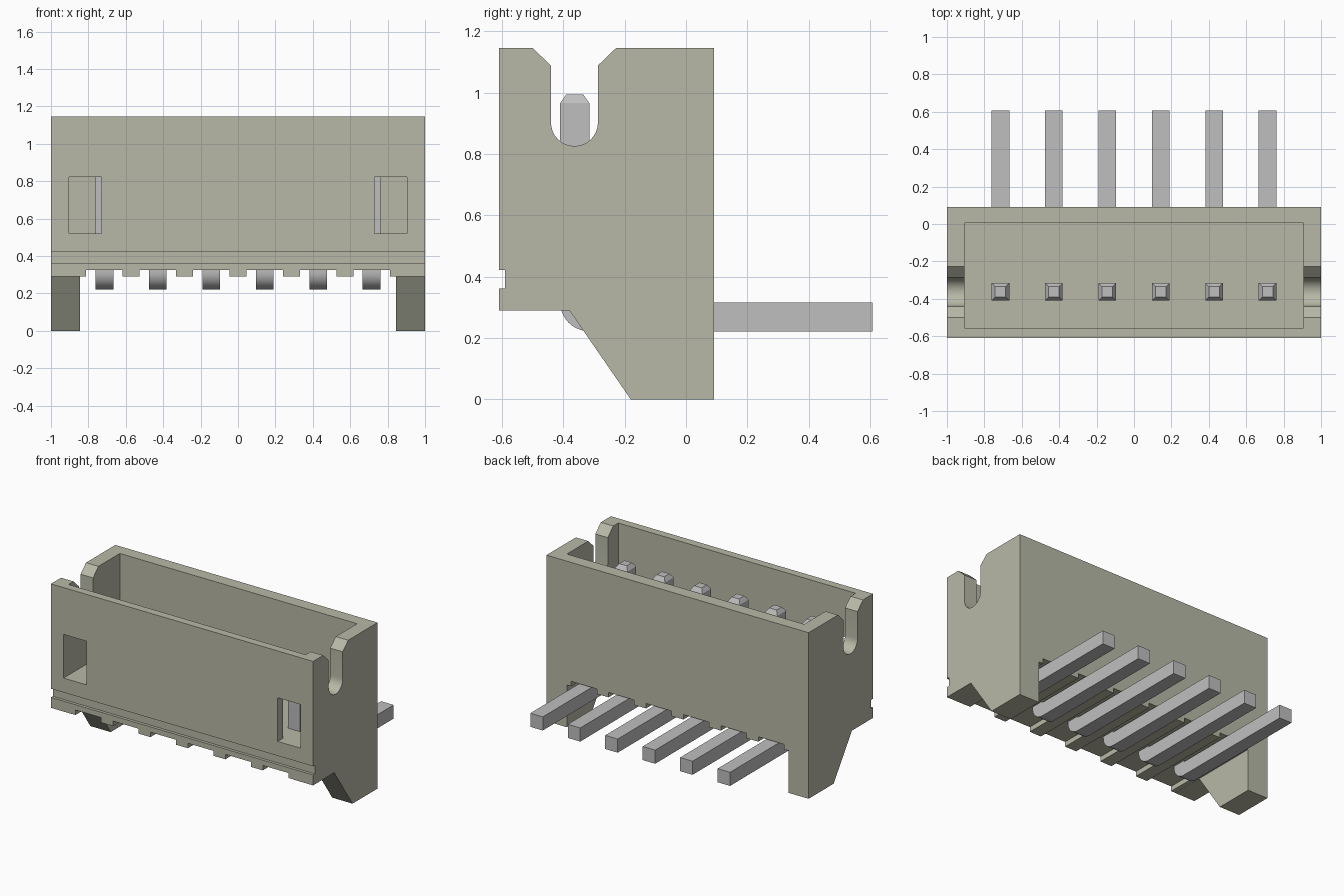
import bpy, bmesh, math
from mathutils import Vector

if "Cube" in bpy.data.objects:
    bpy.data.objects.remove(bpy.data.objects["Cube"], do_unlink=True)


def make_material(name, colour):
    m = bpy.data.materials.new(name)
    m.use_nodes = True
    m.diffuse_color = (*colour, 1)
    bsdf = next(n for n in m.node_tree.nodes if n.type == 'BSDF_PRINCIPLED')
    bsdf.inputs["Base Color"].default_value = (*colour, 1)
    return m


PLASTIC = make_material("beige plastic", (0.479, 0.485, 0.386))
METAL = make_material("grey metal", (0.522, 0.522, 0.522))


def extrude_profile(name, points, axis, lo, hi, material):
    """Extrude a flat outline along x (points are y,z) or y (points are x,z)."""
    bm = bmesh.new()
    if axis == 'x':
        verts = [bm.verts.new((lo, a, b)) for a, b in points]
        step = Vector((hi - lo, 0, 0))
    else:
        verts = [bm.verts.new((a, lo, b)) for a, b in points]
        step = Vector((0, hi - lo, 0))
    face = bm.faces.new(verts)
    new = bmesh.ops.extrude_face_region(bm, geom=[face])["geom"]
    bmesh.ops.translate(bm, vec=step, verts=[v for v in new if isinstance(v, bmesh.types.BMVert)])
    bmesh.ops.recalc_face_normals(bm, faces=bm.faces)
    mesh = bpy.data.meshes.new(name)
    bm.to_mesh(mesh)
    bm.free()
    mesh.materials.append(material)
    obj = bpy.data.objects.new(name, mesh)
    bpy.context.collection.objects.link(obj)
    return obj


def box(name, x0, x1, y0, y1, z0, z1):
    return extrude_profile(name, [(x0, z0), (x1, z0), (x1, z1), (x0, z1)], 'y', y0, y1, PLASTIC)


def activate(obj):
    bpy.ops.object.select_all(action='DESELECT')
    obj.select_set(True)
    bpy.context.view_layer.objects.active = obj


def cut(target, cutter):
    cutter.hide_render = True
    mod = target.modifiers.new("cut", 'BOOLEAN')
    mod.operation = 'DIFFERENCE'
    mod.solver = 'EXACT'
    mod.object = cutter
    activate(target)
    bpy.ops.object.modifier_apply(modifier=mod.name)
    bpy.data.objects.remove(cutter, do_unlink=True)


def smooth(obj):
    activate(obj)
    bpy.ops.object.shade_smooth_by_angle(angle=math.radians(30))


PITCH = 0.2857
pin_xs = [(i - 2.5) * PITCH for i in range(6)]

# Housing outline: two legs and a notch over every pin
outline = [(-1, 1.145), (-1, 0), (-0.845, 0), (-0.845, 0.291)]
for x in pin_xs:
    outline += [(x - 0.098, 0.291), (x - 0.098, 0.325), (x + 0.098, 0.325), (x + 0.098, 0.291)]
outline += [(0.845, 0.291), (0.845, 0), (1, 0), (1, 1.145)]
housing = extrude_profile("housing", outline, 'y', -0.61, 0.092, PLASTIC)

# Sloped front of the legs
cut(housing, extrude_profile("leg_cutter", [(-0.8, -0.145), (-0.8, 0.29), (-0.38, 0.29),
                                            (-0.18, 0), (-0.08, -0.145)], 'x', -1.2, 1.2, PLASTIC))
# Open cavity
cut(housing, box("cavity_cutter", -0.905, 0.905, -0.555, 0.005, 0.52, 1.4))
# Groove along the front
cut(housing, box("groove_cutter", -1.2, 1.2, -0.8, -0.59, 0.362, 0.422))
# Windows in the front wall
for s in (-1, 1):
    a, b = sorted((s * 0.73, s * 0.904))
    cut(housing, box("window_cutter", a, b, -0.8, -0.4, 0.521, 0.822))

# Round-bottomed slots with chamfered mouths in both end walls
cy, r = -0.3635, 0.0765
slot = [(-0.5, 1.145), (cy - r, 1.088)]
for i in range(17):
    t = math.pi + math.pi * i / 16
    slot.append((cy + r * math.cos(t), 0.902 + r * math.sin(t)))
slot += [(cy + r, 1.088), (-0.228, 1.145), (-0.228, 1.4), (-0.5, 1.4)]
cut(housing, extrude_profile("slot_cutter", slot, 'x', -1.2, 1.2, PLASTIC))
smooth(housing)

# Bent pins with tapered tips
y0, y1, z0, z1 = -0.41, -0.315, 0.222, 0.316
bend = [(y1 + (y0 - y1) * math.cos(t), z1 - (z1 - z0) * math.sin(t))
        for t in (math.pi / 2 * i / 10 for i in range(11))]
pin_profile = [(y1, 0.965), (y0, 0.965)] + bend + [(0.608, z0), (0.608, z1), (y1, z1)]
for n, x in enumerate(pin_xs):
    pin = extrude_profile(f"pin_{n + 1}", pin_profile, 'x', x - 0.0475, x + 0.0475, METAL)
    bm = bmesh.new()
    bm.from_mesh(pin.data)
    top = max(bm.faces, key=lambda f: f.calc_center_median().z)
    bmesh.ops.inset_region(bm, faces=[top], thickness=0.027, depth=0)
    for v in top.verts:
        v.co.z = 0.993
    bm.to_mesh(pin.data)
    bm.free()
    smooth(pin)
